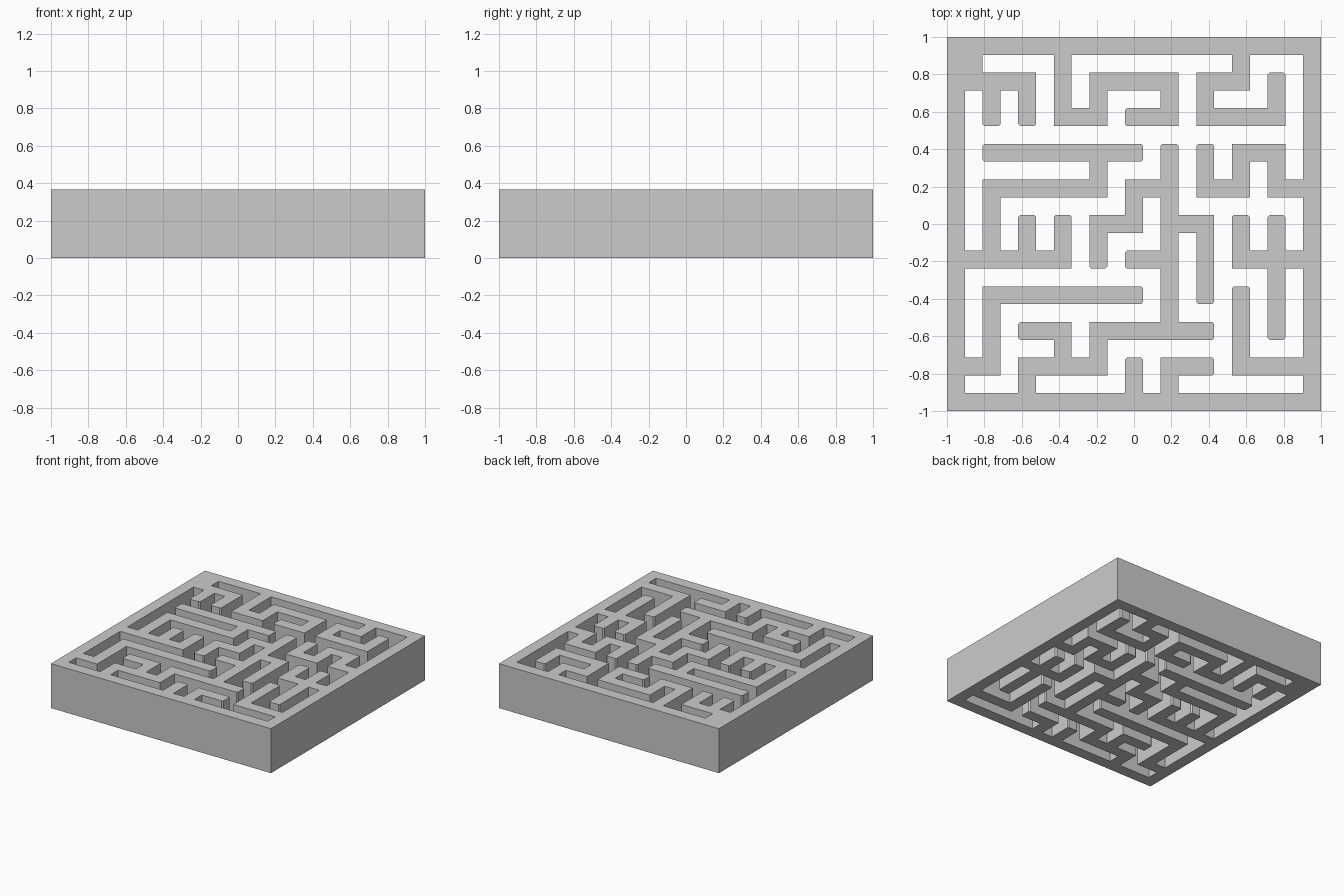
import bpy, bmesh

if "Cube" in bpy.data.objects:
    bpy.data.objects.remove(bpy.data.objects["Cube"])

HEIGHT = 0.365
N = 21                  # wall cells per side
CELL = 2 / N
cells = set()


def wall(*posts):
    """Run a wall through posts (column, row), two cells apart, row 0 at the back."""
    for (x0, y0), (x1, y1) in zip(posts, posts[1:]):
        for i in range(int(2 * min(x0, x1)), int(2 * max(x0, x1)) + 1):
            for j in range(int(2 * min(y0, y1)), int(2 * max(y0, y1)) + 1):
                cells.add((i, j))


# Outer frame, with the filled back left corner
wall((0, 0), (10, 0), (10, 10), (0, 10), (0, 0))
wall((0.5, 0), (0.5, 1))

# Back walls
wall((0, 1), (2, 1), (2, 2))
wall((1, 1), (1, 2))
wall((3, 0), (3, 2), (4, 2), (4, 1), (6, 1), (6, 2), (5, 2))
wall((8, 0), (8, 1), (7, 1), (7, 2), (9, 2), (9, 1))

# Left middle walls
wall((5, 3), (1, 3))
wall((4, 3), (4, 4), (1, 4), (1, 6))
wall((0, 6), (3, 6), (3, 5))
wall((2, 6), (2, 5))

# Central spine and its branches
wall((6, 3), (6, 8))
wall((6, 4), (5, 4), (5, 5), (4, 5), (4, 6))
wall((6, 6), (5, 6))
wall((6, 5), (7, 5), (7, 7))

# Right middle walls
wall((7, 3), (7, 4), (8, 4), (8, 3), (9, 3), (9, 4), (10, 4))
wall((8, 5), (8, 6), (10, 6))
wall((9, 5), (9, 8))

# Front walls
wall((5, 7), (1, 7), (1, 9), (0, 9))
wall((7, 8), (4, 8), (4, 9), (2, 9), (2, 10))
wall((2, 8), (3, 8), (3, 9))
wall((5, 9), (5, 10))
wall((7, 9), (6, 9), (6, 10))
wall((8, 7), (8, 9), (10, 9))

# Flat layout: one quad per wall cell, sharing corners
bm = bmesh.new()
corners = {}


def corner(i, j):
    if (i, j) not in corners:
        corners[i, j] = bm.verts.new((-1 + i * CELL, 1 - j * CELL, 0))
    return corners[i, j]


for i, j in sorted(cells):
    bm.faces.new([corner(i, j + 1), corner(i + 1, j + 1),
                  corner(i + 1, j), corner(i, j)])

# Slightly clipped corners on the free wall ends
tips = [v for v in bm.verts if len(v.link_faces) == 1
        and sum(len(e.link_faces) == 2 for e in v.link_faces[0].edges) == 1]
bmesh.ops.bevel(bm, geom=tips, offset=0.01, segments=1, affect='VERTICES')

mesh = bpy.data.meshes.new("maze_walls")
bm.to_mesh(mesh)
bm.free()
maze = bpy.data.objects.new("maze_walls", mesh)
bpy.context.collection.objects.link(maze)

# Raise the layout into walls, open right through the passages
solid = maze.modifiers.new("wall_height", 'SOLIDIFY')
solid.thickness = HEIGHT
solid.offset = 1
